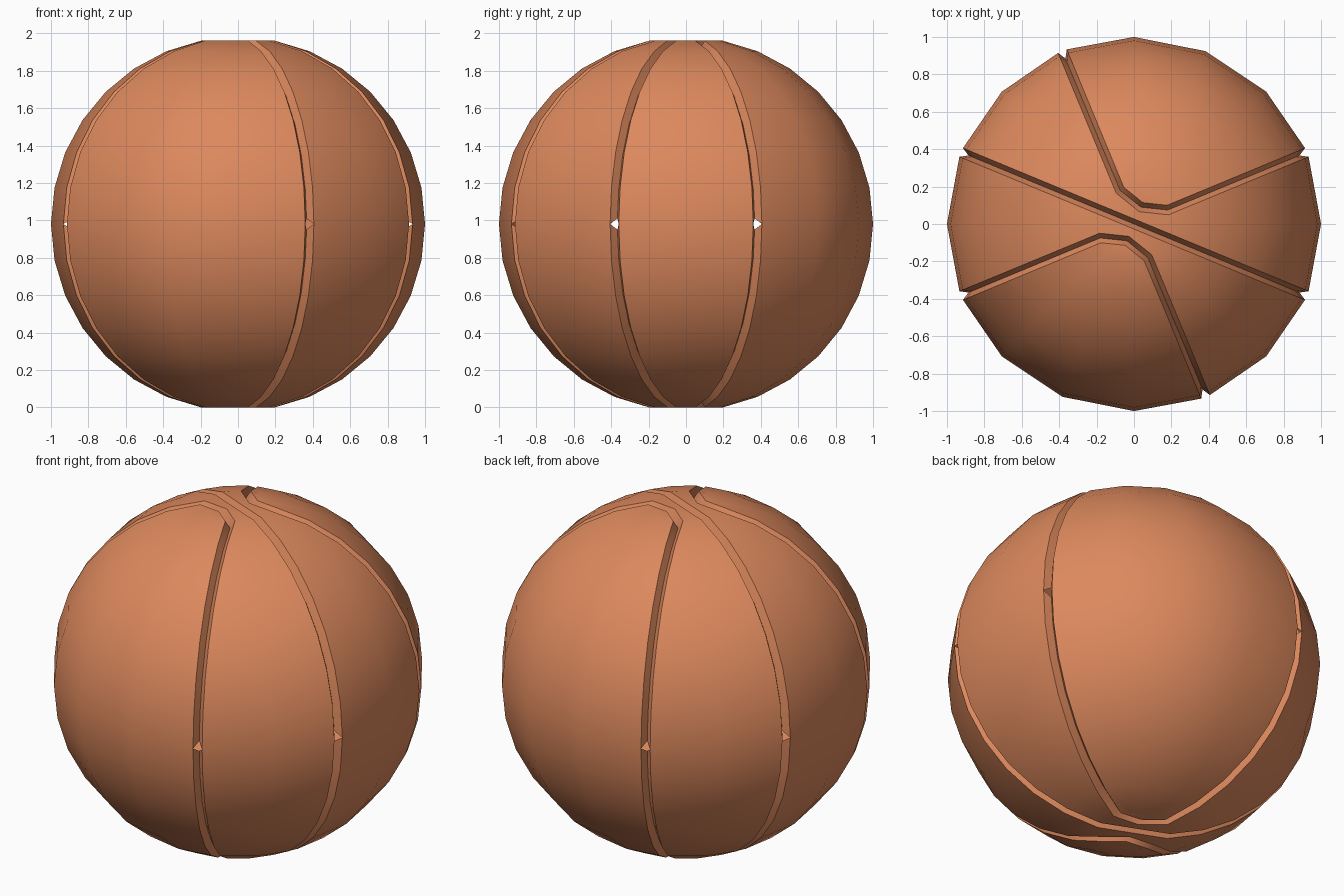
import bpy, bmesh
from math import sin, cos, pi, radians
from mathutils import Vector

if "Cube" in bpy.data.objects:
    bpy.data.objects.remove(bpy.data.objects["Cube"])

SEG, RINGS = 16, 16
CZ = cos(pi / RINGS)          # flat caps sit at +-CZ from the centre
WIDTH, DEPTH, TEAR = 0.025, 0.042, 0.03

# Column of faces -> panel: two end panels (A, C), two wrapping strips (B, D)
PANEL = ["B"] + ["A"] * 4 + ["B"] * 2 + ["D"] * 2 + ["C"] * 4 + ["D"] * 2 + ["B"]


def base(key):
    """Position of a sphere grid point, or a named cap point."""
    a, b = key
    if isinstance(a, int):
        t, p = pi * a / RINGS, 2 * pi * b / SEG
        return Vector((sin(t) * cos(p), sin(t) * sin(p), cos(t)))
    r, az = {"pole": (0, 0), "A": (0.0975, radians(67.5)), "C": (0.0975, radians(247.5))}[a]
    return Vector((r * cos(az), r * sin(az), b * CZ))


def loop(up, down, mid):
    """Closed seam: up one meridian, over the cap, down another."""
    return ([(i, up) for i in range(RINGS - 1, 0, -1)] + [(mid, 1)]
            + [(i, down) for i in range(1, RINGS)] + [(mid, -1)])


bm = bmesh.new()
verts = {}


def get(panel, key):
    if (panel, key) not in verts:
        verts[panel, key] = bm.verts.new(base(key))
    return verts[panel, key]


# V grooves along three seams, torn open slightly at the equator
for keys, left, right in ((loop(1, 5, "A"), "B", "A"),
                          (loop(7, 15, "pole"), "B", "D"),
                          (loop(9, 13, "C"), "D", "C")):
    n = len(keys)
    floor = []
    for k, key in enumerate(keys):
        p = base(key)
        on_cap = not isinstance(key[0], int) or key[0] in (1, RINGS - 1)
        nor = Vector((0, 0, 1 if p.z > 0 else -1)) if on_cap else p.normalized()
        t = []
        for d in (p - base(keys[k - 1]), base(keys[(k + 1) % n]) - p):
            t.append((d - nor * d.dot(nor)).normalized())
        tan = (t[0] + t[1]).normalized()
        off = nor.cross(tan) * (WIDTH / max(0.5, tan.dot(t[0])))
        verts[left, key] = bm.verts.new(p + off)
        verts[right, key] = bm.verts.new(p - off)
        low = p - nor * DEPTH
        if key[0] == RINGS // 2:
            step = (tan.z / abs(tan.z)) * Vector((0, 0, TEAR))
            floor.append((bm.verts.new(low - step), bm.verts.new(low + step)))
        else:
            v = bm.verts.new(low)
            floor.append((v, v))
    for k in range(n):
        a, b = keys[k], keys[(k + 1) % n]
        fa, fb = floor[k][1], floor[(k + 1) % n][0]
        bm.faces.new((verts[left, a], fa, fb, verts[left, b]))
        bm.faces.new((fa, verts[right, a], verts[right, b], fb))

# Panels of the ball
for i in range(1, RINGS - 1):
    for j in range(SEG):
        j2 = (j + 1) % SEG
        bm.faces.new([get(PANEL[j], k) for k in ((i, j), (i + 1, j), (i + 1, j2), (i, j2))])

# Flat caps at top and bottom
for ring, s in ((1, 1), (RINGS - 1, -1)):
    for panel, outline in (("A", [1, 2, 3, 4, 5, "A"]),
                           ("B", [15, 0, 1, "A", 5, 6, 7, "pole"]),
                           ("C", [9, 10, 11, 12, 13, "C"]),
                           ("D", [7, 8, 9, "C", 13, 14, 15, "pole"])):
        face = [get(panel, (o, s) if isinstance(o, str) else (ring, o)) for o in outline]
        bm.faces.new(face if s > 0 else face[::-1])

bmesh.ops.translate(bm, verts=bm.verts, vec=(0, 0, CZ))
mesh = bpy.data.meshes.new("ball")
bm.to_mesh(mesh)
bm.free()
ball = bpy.data.objects.new("ball", mesh)
bpy.context.collection.objects.link(ball)

mat = bpy.data.materials.new("orange_rubber")
mat.diffuse_color = (0.72, 0.25, 0.11, 1)
mat.use_nodes = True
mat.node_tree.nodes["Principled BSDF"].inputs["Base Color"].default_value = mat.diffuse_color
mesh.materials.append(mat)

bpy.context.view_layer.objects.active = ball
ball.select_set(True)
bpy.ops.object.shade_smooth_by_angle(angle=radians(40))
